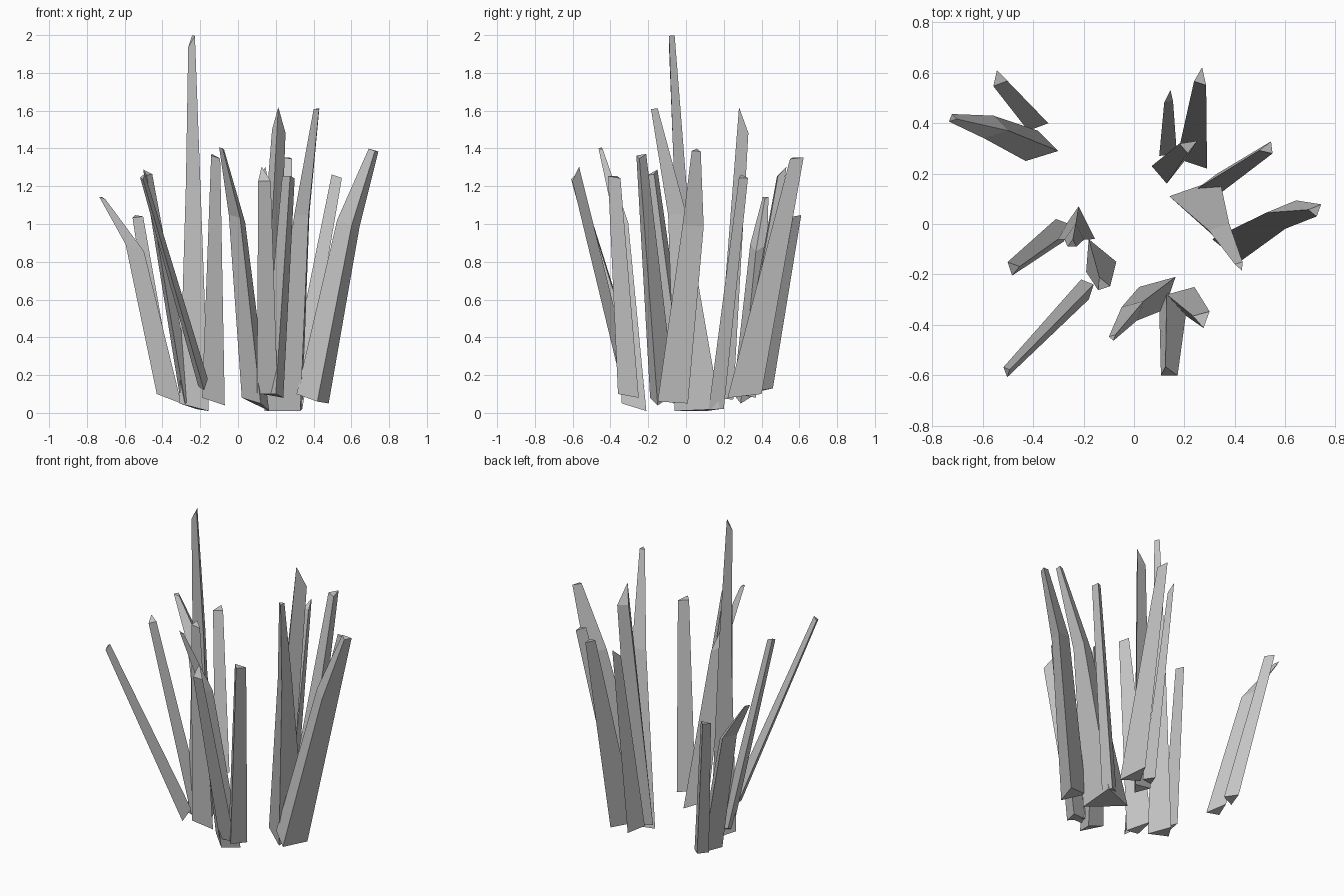
import bpy
import bmesh
from mathutils import Vector

default_cube = bpy.data.objects.get("Cube")
if default_cube:
    bpy.data.objects.remove(default_cube, do_unlink=True)

# Single plain grey for every blade
grey = bpy.data.materials.new("blade_grey")
grey.use_nodes = True
colour = (.55, .55, .55, 1)
grey.diffuse_color = colour
grey.node_tree.nodes["Principled BSDF"].inputs["Base Color"].default_value = colour


def blade(name, base, tip, taper, mid=None, mid_taper=None, peak=(0, 0, 0)):
    """Three-sided blade: the base triangle is swept through an optional bend
    and shrunk to the tip, whose corners can be raised by peak."""
    corners = [Vector(corner) for corner in base]
    centre = sum(corners, Vector()) / len(corners)
    bm = bmesh.new()

    def ring(position, size, lift=(0, 0, 0)):
        position = Vector(position)
        return [bm.verts.new(position + (corner - centre) * size + Vector((0, 0, rise)))
                for corner, rise in zip(corners, lift)]

    rings = [ring(centre, 1)]
    if mid:
        rings.append(ring(mid, mid_taper))
    rings.append(ring(tip, taper, peak))

    # Side walls between neighbouring rings, then both end caps
    for lower, upper in zip(rings, rings[1:]):
        for i in range(len(lower)):
            j = (i + 1) % len(lower)
            bm.faces.new((lower[i], lower[j], upper[j], upper[i]))
    bm.faces.new(rings[0])
    bm.faces.new(rings[-1])
    bmesh.ops.recalc_face_normals(bm, faces=bm.faces)

    mesh = bpy.data.meshes.new(name)
    bm.to_mesh(mesh)
    bm.free()
    mesh.materials.append(grey)
    blade_object = bpy.data.objects.new(name, mesh)
    bpy.context.collection.objects.link(blade_object)


# Blades at the back right
blade("back_right_short_blade",
      base=((-.34, .4, .12), (-.42, .37, .11), (-.4, .46, .13)),
      tip=(-.535, .575, 1.04), taper=.7)
blade("back_right_bent_blade",
      base=((-.43, .25, .1), (-.3, .29, .05), (-.38, .37, .1)),
      mid=(-.55, .38, .88), mid_taper=.75,
      tip=(-.72, .42, 1.14), taper=.25)

# Blades at the right and centre
blade("right_leaning_blade",
      base=((-.31, .02, .1), (-.23, -.01, .06), (-.28, -.07, .05)),
      tip=(-.48, -.175, 1.27), taper=.6)
blade("tallest_blade",
      base=((-.31, -.06, .05), (-.155, -.06, .01), (-.22, .07, .02)),
      mid=(-.235, -.04, 1.2), mid_taper=.5,
      tip=(-.245, -.08, 1.98), taper=.23, peak=(-.05, .02, .02))
blade("centre_blade",
      base=((-.07, -.15, .04), (-.18, -.06, .1), (-.19, -.19, .08)),
      tip=(-.125, -.24, 1.36), taper=.4)

# Blades at the front
blade("front_right_long_blade",
      base=((-.21, -.22, .14), (-.16, -.24, .18), (-.18, -.3, .12)),
      tip=(-.505, -.585, 1.25), taper=.5)
blade("front_bent_blade",
      base=((.165, -.21, .01), (.02, -.25, .08), (.12, -.34, .05)),
      mid=(0, -.34, 1.03), mid_taper=.6,
      tip=(-.085, -.45, 1.4), taper=.18)
blade("front_leaning_blade",
      base=((.1, -.33, .1), (.13, -.27, .11), (.21, -.33, .1)),
      tip=(.135, -.59, 1.23), taper=.6, peak=(0, .07, 0))
blade("front_left_blade",
      base=((.13, -.28, .1), (.24, -.25, .08), (.2, -.36, .1)),
      tip=(.27, -.375, 1.25), taper=.6)

# Blades at the left
blade("left_wide_blade",
      base=((.14, .11, .01), (.34, .18, .02), (.33, -.06, .01)),
      mid=(.35, -.04, 1.05), mid_taper=.4,
      tip=(.42, -.165, 1.61), taper=.15)
blade("left_bent_blade",
      base=((.31, -.06, .1), (.48, .01, .05), (.42, -.15, .06)),
      mid=(.59, .04, 1), mid_taper=.7,
      tip=(.72, .055, 1.39), taper=.3)
blade("left_leaning_blade",
      base=((.25, .14, .05), (.33, .2, .02), (.34, .12, .02)),
      tip=(.53, .3, 1.25), taper=.6)

# Blades at the back left
blade("back_left_wide_blade",
      base=((.29, .22, .08), (.17, .26, .1), (.25, .4, .1)),
      tip=(.265, .58, 1.35), taper=.4)
blade("back_narrow_blade",
      base=((.1, .27, .1), (.17, .28, .1), (.15, .37, .08)),
      tip=(.14, .5, 1.25), taper=.5, peak=(0, 0, .06))
blade("back_left_peaked_blade",
      base=((.07, .23, .1), (.13, .16, .08), (.2, .25, .07)),
      tip=(.215, .31, 1.49), taper=.55, peak=(0, .13, 0))
